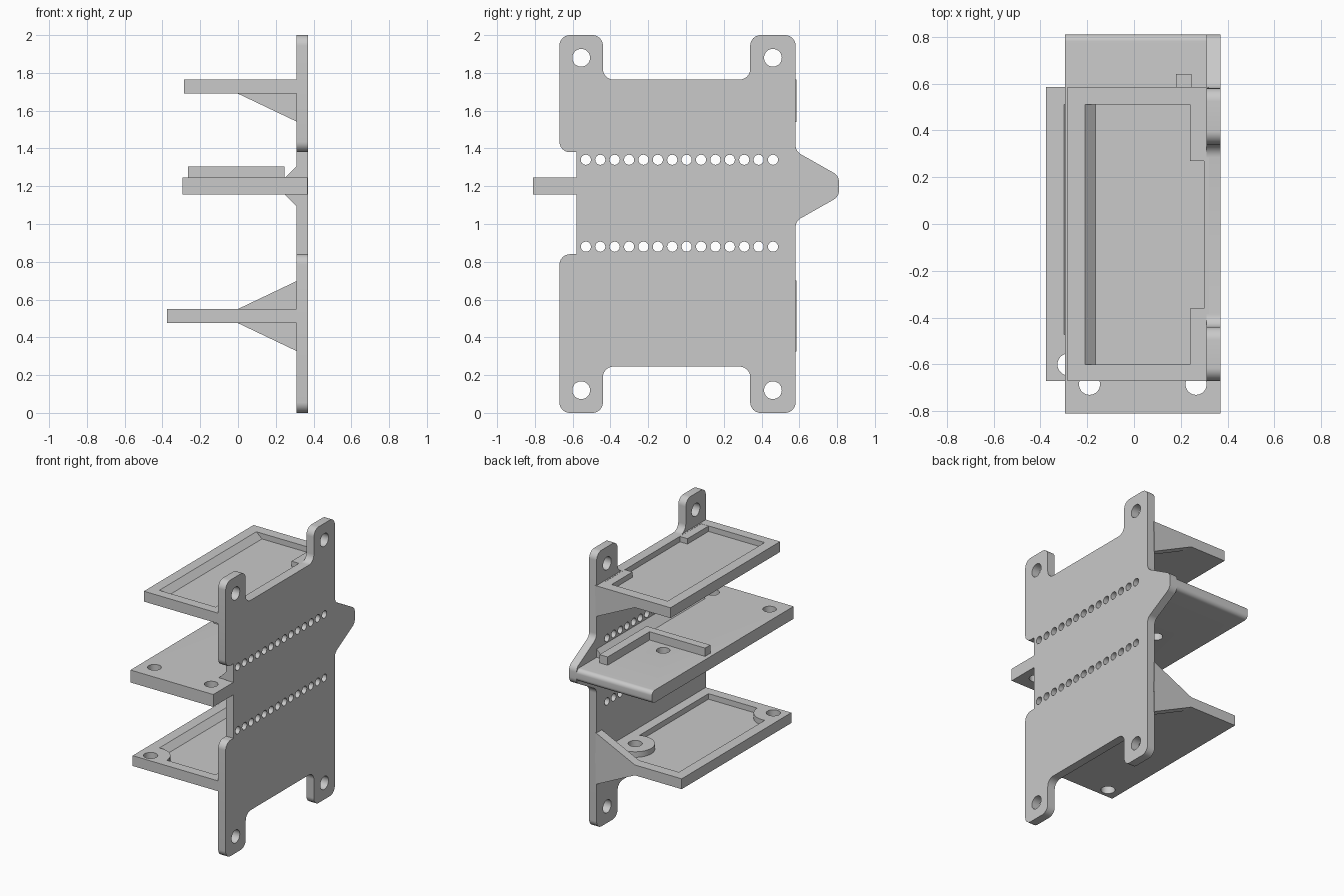
import bpy, bmesh, math
from mathutils import Vector

cube = bpy.data.objects.get("Cube")
if cube:
    bpy.data.objects.remove(cube, do_unlink=True)

grey = bpy.data.materials.new("plain grey")
grey.use_nodes = True
colour = (0.585, 0.585, 0.585, 1)
grey.diffuse_color = colour
grey.node_tree.nodes["Principled BSDF"].inputs["Base Color"].default_value = colour


def rounded(points, steps=6):
    """Outline from (u, v, radius) corners, each rounded by its radius."""
    out = []
    for i, (u, v, r) in enumerate(points):
        p = Vector((u, v))
        if not r:
            out.append((u, v))
            continue
        a = (Vector(points[i - 1][:2]) - p).normalized()
        b = (Vector(points[(i + 1) % len(points)][:2]) - p).normalized()
        half = a.angle(b) / 2
        centre = p + (a + b).normalized() * (r / math.sin(half))
        start = p + a * (r / math.tan(half)) - centre
        end = p + b * (r / math.tan(half)) - centre
        for k in range(steps + 1):
            spoke = start.lerp(end, k / steps).normalized()
            out.append(tuple(centre + spoke * r))
    return out


def prism(name, outline, low, high, axis):
    """Extrude a flat outline along one axis."""
    place = {"x": lambda u, v, d: (d, u, v),
             "y": lambda u, v, d: (u, d, v),
             "z": lambda u, v, d: (u, v, d)}[axis]
    bm = bmesh.new()
    face = bm.faces.new([bm.verts.new(place(u, v, low)) for u, v in outline])
    moved = bmesh.ops.extrude_face_region(bm, geom=[face])["geom"]
    shift = Vector(place(0, 0, high - low))
    bmesh.ops.translate(bm, vec=shift, verts=[g for g in moved if isinstance(g, bmesh.types.BMVert)])
    bmesh.ops.recalc_face_normals(bm, faces=bm.faces)
    mesh = bpy.data.meshes.new(name)
    bm.to_mesh(mesh)
    bm.free()
    mesh.materials.append(grey)
    obj = bpy.data.objects.new(name, mesh)
    bpy.context.collection.objects.link(obj)
    return obj


def box(name, x, y, z):
    return prism(name, [(x[0], y[0]), (x[1], y[0]), (x[1], y[1]), (x[0], y[1])], *z, "z")


def disc(u, v, r, low, high, axis, sides=32):
    ring = [(u + r * math.cos(math.tau * k / sides), v + r * math.sin(math.tau * k / sides))
            for k in range(sides)]
    return prism("cutter", ring, low, high, axis)


def cut(obj, cutters):
    """Subtract each cutter, then remove it."""
    bpy.context.view_layer.objects.active = obj
    for cutter in cutters:
        mod = obj.modifiers.new("cut", "BOOLEAN")
        mod.operation = "DIFFERENCE"
        mod.solver = "EXACT"
        mod.object = cutter
        bpy.ops.object.modifier_apply(modifier=mod.name)
        bpy.data.objects.remove(cutter, do_unlink=True)


# Upright plate with four ears, a notch and a pointed side
INNER, OUTER = 0.31, 0.37
R = 0.055
plate = prism("back_plate", rounded([
    (-0.67, 0, R), (-0.44, 0, R), (-0.44, 0.245, R), (0.34, 0.245, R),
    (0.34, 0, R), (0.58, 0, R), (0.58, 1.015, R), (0.81, 1.145, R),
    (0.81, 1.255, R), (0.58, 1.385, R), (0.58, 2, R), (0.34, 2, R),
    (0.34, 1.765, R), (-0.44, 1.765, R), (-0.44, 2, R), (-0.67, 2, R),
    (-0.67, 1.38, R), (-0.58, 1.38, 0), (-0.58, 0.84, 0), (-0.67, 0.84, R),
]), INNER, OUTER, "x")
cut(plate, [disc(y, z, 0.047, 0.2, 0.5, "x") for y in (-0.555, 0.46) for z in (0.12, 1.88)])
cut(plate, [disc(-0.53 + 0.0762 * k, z, 0.027, 0.2, 0.5, "x", 16)
            for z in (0.88, 1.34) for k in range(14)])


def recess(left, right, floor):
    """Pocket cutter with a sloping outer wall."""
    top = floor + 0.04
    return prism("cutter", [(left + 0.045, floor), (right, floor), (right, top + 0.1),
                            (left, top + 0.1), (left, top)], -0.6, 0.51, "y")


# Top tray with raised corner blocks
top_tray = box("top_tray", (-0.285, 0.32), (-0.67, 0.585), (1.69, 1.765))
cut(top_tray, [recess(-0.21, 0.3, 1.725)])
for name, y in (("front", (-0.61, -0.36)), ("back", (0.27, 0.52))):
    box("top_tray_block_" + name, (0.24, 0.305), y, (1.71, 1.764))

# Bottom tray with two screw bosses left standing in the pocket
bottom_tray = box("bottom_tray", (-0.375, 0.32), (-0.67, 0.585), (0.475, 0.55))
screws = ((-0.28, -0.6), (0.19, 0.31))
pocket = recess(-0.3, 0.24, 0.51)
cut(pocket, [disc(x, y, 0.13, 0.4, 0.8, "z") for x, y in screws])
cut(bottom_tray, [pocket])
cut(bottom_tray, [disc(x, y, 0.047, 0.3, 0.8, "z") for x, y in screws])

# Middle shelf with a rounded back edge and screw holes
shelf = prism("middle_shelf", rounded([
    (-0.81, 1.155, 0), (0.81, 1.155, 0.03), (0.81, 1.245, 0.03), (-0.81, 1.245, 0),
]), -0.295, OUTER - 0.001, "x")
cut(shelf, [disc(x, y, 0.045, 1, 1.4, "z")
            for x, y in ((-0.19, -0.685), (0.265, -0.685), (0.015, 0.24))])

# L-shaped locating rail on the middle shelf
prism("locating_rail", [(-0.265, 0.1), (0.245, 0.1), (0.245, 0.64), (0.18, 0.64),
                        (0.18, 0.16), (-0.265, 0.16)], 1.24, 1.305, "z")

# Small chamfer strip where the middle shelf meets the plate
prism("shelf_chamfer", [(0.25, 1.155), (0.315, 1.09), (0.315, 1.31), (0.25, 1.245)],
      -0.575, 0.58, "y")

# Triangular gussets on the back side of the trays
prism("top_gusset", [(0, 1.70), (0, 1.69), (0.315, 1.54), (0.315, 1.70)], 0.52, 0.585, "y")
prism("bottom_gusset", [(0, 0.475), (0.315, 0.325), (0.315, 0.70), (0, 0.55)], 0.52, 0.585, "y")

# Smooth only the rounded surfaces
for obj in bpy.context.collection.objects:
    if obj.type == "MESH":
        obj.select_set(True)
        bpy.context.view_layer.objects.active = obj
bpy.ops.object.shade_smooth_by_angle()
